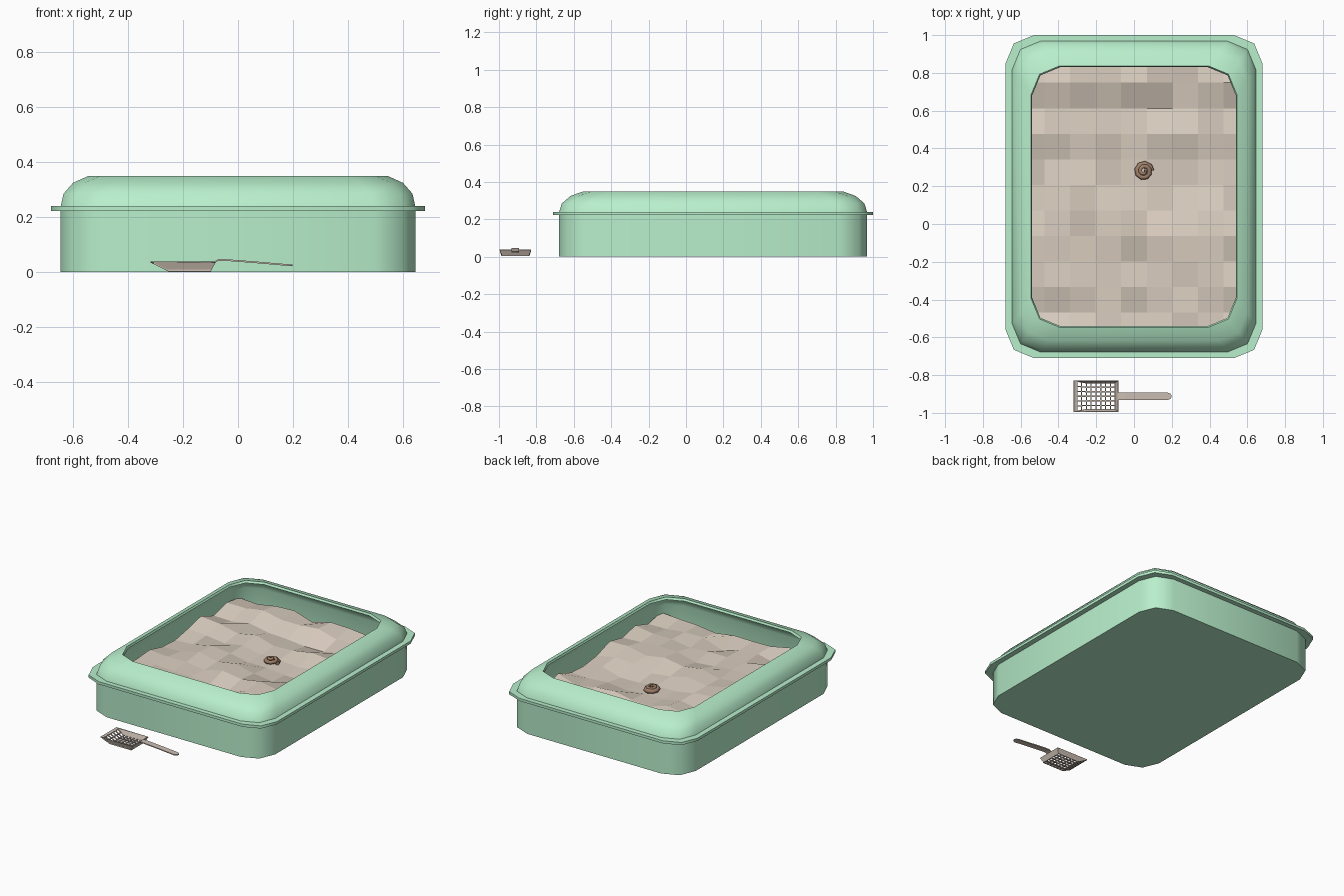
import bpy, bmesh, math, random

if "Cube" in bpy.data.objects:
    bpy.data.objects.remove(bpy.data.objects["Cube"])

random.seed(11)
CY = 0.145  # tray centre in y


def material(name, rgb):
    m = bpy.data.materials.new(name)
    m.diffuse_color = (*rgb, 1)
    m.use_nodes = True
    m.node_tree.nodes["Principled BSDF"].inputs["Base Color"].default_value = m.diffuse_color
    return m


GREEN = material("green_plastic", (0.48, 0.86, 0.60))
SAND = material("sand", (0.70, 0.61, 0.52))
GREY = material("scoop_plastic", (0.60, 0.52, 0.45))
BROWN = material("brown", (0.34, 0.21, 0.14))


def finish(bm, name, mat, recalc=True):
    if recalc:
        bmesh.ops.recalc_face_normals(bm, faces=bm.faces)
    me = bpy.data.meshes.new(name)
    bm.to_mesh(me)
    bm.free()
    me.materials.append(mat)
    ob = bpy.data.objects.new(name, me)
    bpy.context.collection.objects.link(ob)
    return ob


def smooth(ob, deg):
    bpy.ops.object.select_all(action='DESELECT')
    ob.select_set(True)
    bpy.context.view_layer.objects.active = ob
    bpy.ops.object.shade_smooth_by_angle(angle=math.radians(deg))


def plan_ring(bm, ix, iy, z, r=0.15):
    """Rounded rectangle outline with two segments per corner."""
    hx, hy = 0.68 - ix - r, 0.855 - iy - r
    ring = []
    for k, (sx, sy) in enumerate([(1, 1), (-1, 1), (-1, -1), (1, -1)]):
        for s in range(3):
            a = math.radians(90 * k + 45 * s)
            ring.append(bm.verts.new((sx * hx + r * math.cos(a),
                                      CY + sy * hy + r * math.sin(a), z)))
    return ring


def bridge(bm, a, b):
    n = len(a)
    for i in range(n):
        bm.faces.new((a[i], a[(i + 1) % n], b[(i + 1) % n], b[i]))


# Tray: wall, flange, domed rim and hollow inside (inset x, inset y, z)
profile = [(0.035, 0.032, 0), (0.035, 0.032, 0.222), (0, 0, 0.222), (0, 0, 0.24),
           (0.035, 0.032, 0.24), (0.045, 0.046, 0.285), (0.08, 0.093, 0.325),
           (0.136, 0.163, 0.35), (0.141, 0.169, 0.336), (0.09, 0.105, 0.313),
           (0.06, 0.064, 0.28), (0.05, 0.047, 0.235), (0.05, 0.047, 0.012)]
bm = bmesh.new()
rings = [plan_ring(bm, *p) for p in profile]
for a, b in zip(rings, rings[1:]):
    bridge(bm, a, b)
bm.faces.new(rings[0])
bm.faces.new(rings[-1])
smooth(finish(bm, "tray", GREEN), 50)

# Sand: coarse uneven grid with soft ridges running across the tray
ridges = [.165, .148, .178, .155, .175, .16, .148, .15, .16, .15, .178, .165]
NX, STEP = 10, 0.1353
bm = bmesh.new()
rows = []
for j, base in enumerate(ridges):
    row = []
    for i in range(NX):
        x = (i - 4.5) * STEP
        y = CY - 0.006 + (j - 5.5) * STEP
        z = base + random.uniform(-0.025, 0.025) + max(0, -x) * 0.03
        if i in (4, 5) and j in (6, 7):  # flatter where the dropping lies
            z = 0.142
        row.append(bm.verts.new((x, y, z)))
    rows.append(row)
for a, b in zip(rows, rows[1:]):
    for i in range(NX - 1):
        bm.faces.new((a[i], a[i + 1], b[i + 1], b[i]))
finish(bm, "sand", SAND, recalc=False)

# Coiled dropping lying on the sand
cu = bpy.data.curves.new("dropping", 'CURVE')
cu.dimensions = '3D'
cu.bevel_depth = 0.016
cu.bevel_resolution = 1
cu.use_fill_caps = True
N = 18
sp = cu.splines.new('POLY')
sp.points.add(N)
for k, p in enumerate(sp.points):
    t = k / N
    a = t * 2.1 * math.tau
    r = 0.036 * (1 - t * t) + 0.003
    p.co = (0.053 + r * math.cos(a), 0.28 + r * math.sin(a), 0.152 + 0.025 * t, 1)
    p.radius = 1 - 0.45 * t
cu.materials.append(BROWN)
bpy.context.collection.objects.link(bpy.data.objects.new("dropping", cu))

# Scoop: lattice of square ribs over the floor and sloping front
SY = -0.912
RIB = 0.003


def half_width(z):
    return 0.072 + (z - 0.006) * 0.3


def height(x):
    return max(0.006, 0.006 + (-0.255 - x) * 0.5)


bm = bmesh.new()
for k in range(9):  # crosswise ribs
    x = -0.303 + 0.203 * k / 8
    z = height(x)
    ends = [[bm.verts.new((x + u * RIB, SY + s * half_width(z), z + v * RIB))
             for u, v in ((-1, -1), (1, -1), (1, 1), (-1, 1))] for s in (-1, 1)]
    bridge(bm, *ends)
for k in range(7):  # lengthwise ribs
    f = k / 3 - 1
    secs = []
    for x in (-0.308, -0.255, -0.098):
        z = height(x)
        y = SY + f * half_width(z)
        secs.append([bm.verts.new((x, y + u * RIB, z + v * RIB))
                     for u, v in ((-1, -1), (1, -1), (1, 1), (-1, 1))])
    bridge(bm, secs[0], secs[1])
    bridge(bm, secs[1], secs[2])
finish(bm, "scoop_grid", GREY)

# Scoop: solid side walls, back wall and front lip
ZT, HT = 0.037, 0.083
bm = bmesh.new()


def quad(*pts):
    bm.faces.new([bm.verts.new(p) for p in pts])


for s in (-1, 1):
    quad((-0.255, SY + s * 0.07, 0.005), (-0.10, SY + s * 0.07, 0.005),
         (-0.083, SY + s * HT, ZT), (-0.318, SY + s * HT, ZT))
quad((-0.10, SY - 0.07, 0.005), (-0.10, SY + 0.07, 0.005),
     (-0.083, SY + HT, ZT), (-0.083, SY - HT, ZT))
quad((-0.318, SY - HT, ZT), (-0.318, SY + HT, ZT),
     (-0.302, SY + 0.08, 0.0295), (-0.302, SY - 0.08, 0.0295))
bmesh.ops.remove_doubles(bm, verts=bm.verts, dist=0.0005)
ob = finish(bm, "scoop_walls", GREY)
m = ob.modifiers.new("thickness", 'SOLIDIFY')
m.thickness = 0.005
m.offset = 0

# Scoop: bent flat handle with rounded end (x, z, half width)
path = [(-0.088, 0.034, 0.02), (-0.072, 0.044, 0.02), (-0.045, 0.044, 0.02),
        (0.06, 0.036, 0.02), (0.178, 0.026, 0.02), (0.192, 0.025, 0.014),
        (0.198, 0.0245, 0.006)]
bm = bmesh.new()
secs = [[bm.verts.new((x, SY + sy * h, z + sz * 0.003))
         for sy, sz in ((-1, -1), (1, -1), (1, 1), (-1, 1))] for x, z, h in path]
for a, b in zip(secs, secs[1:]):
    bridge(bm, a, b)
bm.faces.new(secs[0])
bm.faces.new(secs[-1])
smooth(finish(bm, "scoop_handle", GREY), 40)
